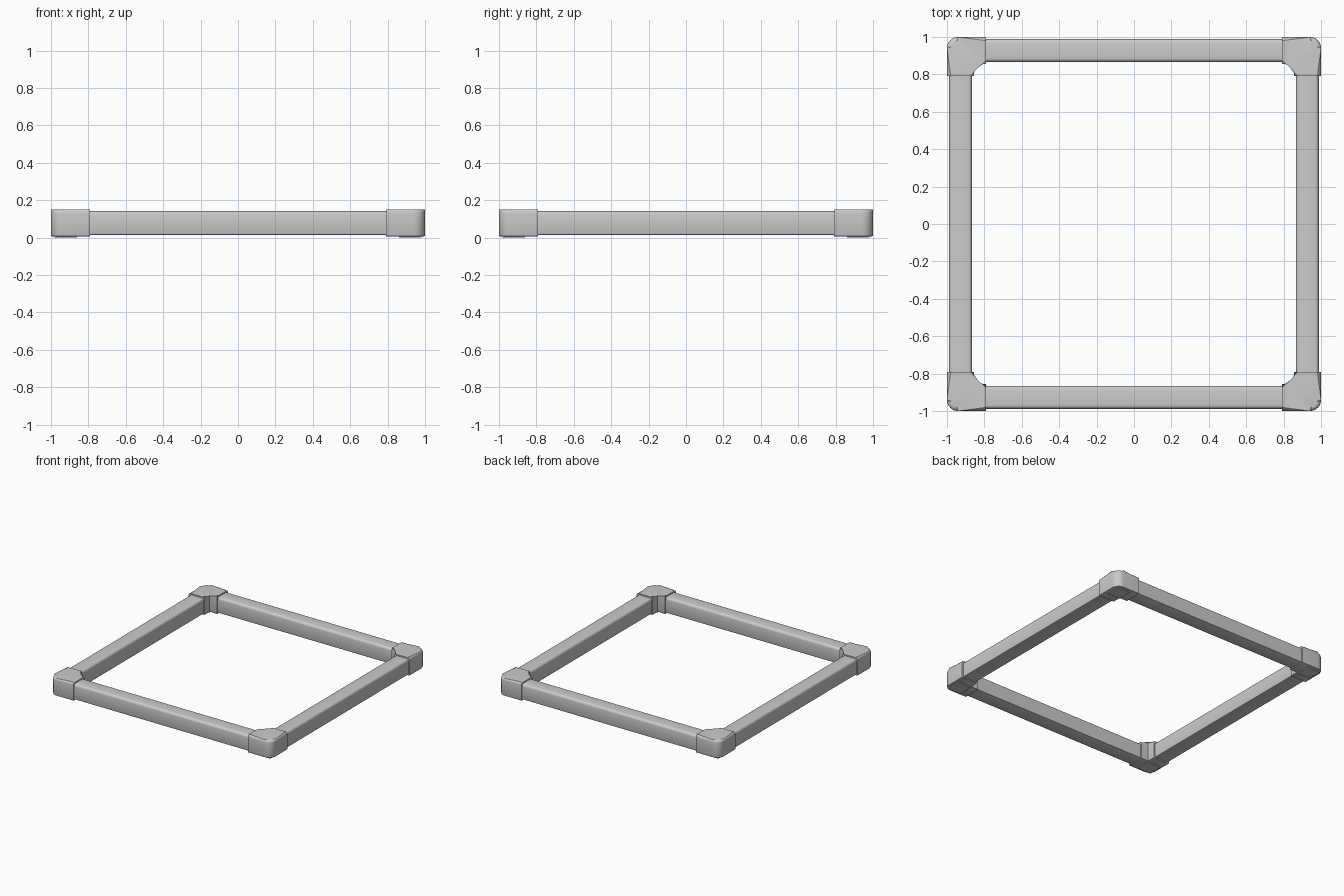
import bpy, bmesh
from math import sin, cos, pi

if "Cube" in bpy.data.objects:
    bpy.data.objects.remove(bpy.data.objects["Cube"])


def prism(name, outline, z0, z1, open_edges, top_r, low_r, turn):
    """Extrude a plan outline, rounding its long edges but not its cut ends."""
    bm = bmesh.new()
    n = len(outline)
    lo = [bm.verts.new((x, y, z0)) for x, y in outline]
    hi = [bm.verts.new((x, y, z1)) for x, y in outline]
    bm.faces.new(lo[::-1])
    bm.faces.new(hi)
    for i in range(n):
        j = (i + 1) % n
        bm.faces.new((lo[i], lo[j], hi[j], hi[i]))
    keep = [i for i in range(n) if i not in open_edges]
    for ring, r, seg in ((hi, top_r, 4), (lo, low_r, 2)):
        if r:
            edges = [bm.edges.get((ring[i], ring[(i + 1) % n])) for i in keep]
            bmesh.ops.bevel(bm, geom=edges, offset=r, segments=seg,
                            profile=0.5, affect='EDGES', clamp_overlap=True)
    bmesh.ops.recalc_face_normals(bm, faces=bm.faces)
    me = bpy.data.meshes.new(name)
    bm.to_mesh(me)
    bm.free()
    ob = bpy.data.objects.new(name, me)
    bpy.context.collection.objects.link(ob)
    ob.rotation_euler.z = turn
    bpy.ops.object.select_all(action='DESELECT')
    ob.select_set(True)
    bpy.context.view_layer.objects.active = ob
    bpy.ops.object.shade_smooth_by_angle(angle=pi / 6)


# Plan outlines, drawn for the +x +y corner and the +y side
OUT, INN, END, R = 1.0, 0.855, 0.79, 0.06
arc = [(OUT - R + R * cos(k * pi / 16), OUT - R + R * sin(k * pi / 16))
       for k in range(9)]
elbow = [(OUT, END)] + arc + [(END, OUT), (END, INN), (INN, INN), (INN, END)]
rail = [(-0.86, 0.866), (0.86, 0.866), (0.86, 0.988), (-0.86, 0.988)]
pad = [(0.86, 0.86), (0.98, 0.86), (0.98, 0.98), (0.86, 0.98)]

for i, (side, corner) in enumerate((("back", "back_right"), ("left", "back_left"),
                                    ("front", "front_left"), ("right", "front_right"))):
    turn = i * pi / 2
    # Tube along one side
    prism(side + "_rail", rail, 0.014, 0.141, (1, 3), 0.02, 0.006, turn)
    # Elbow sleeve over the tube ends
    prism(corner + "_elbow", elbow, 0.007, 0.151, (10, 13), 0.02, 0.006, turn)
    # Thin foot under the elbow
    prism(corner + "_foot", pad, 0.0, 0.01, (), 0, 0, turn)
